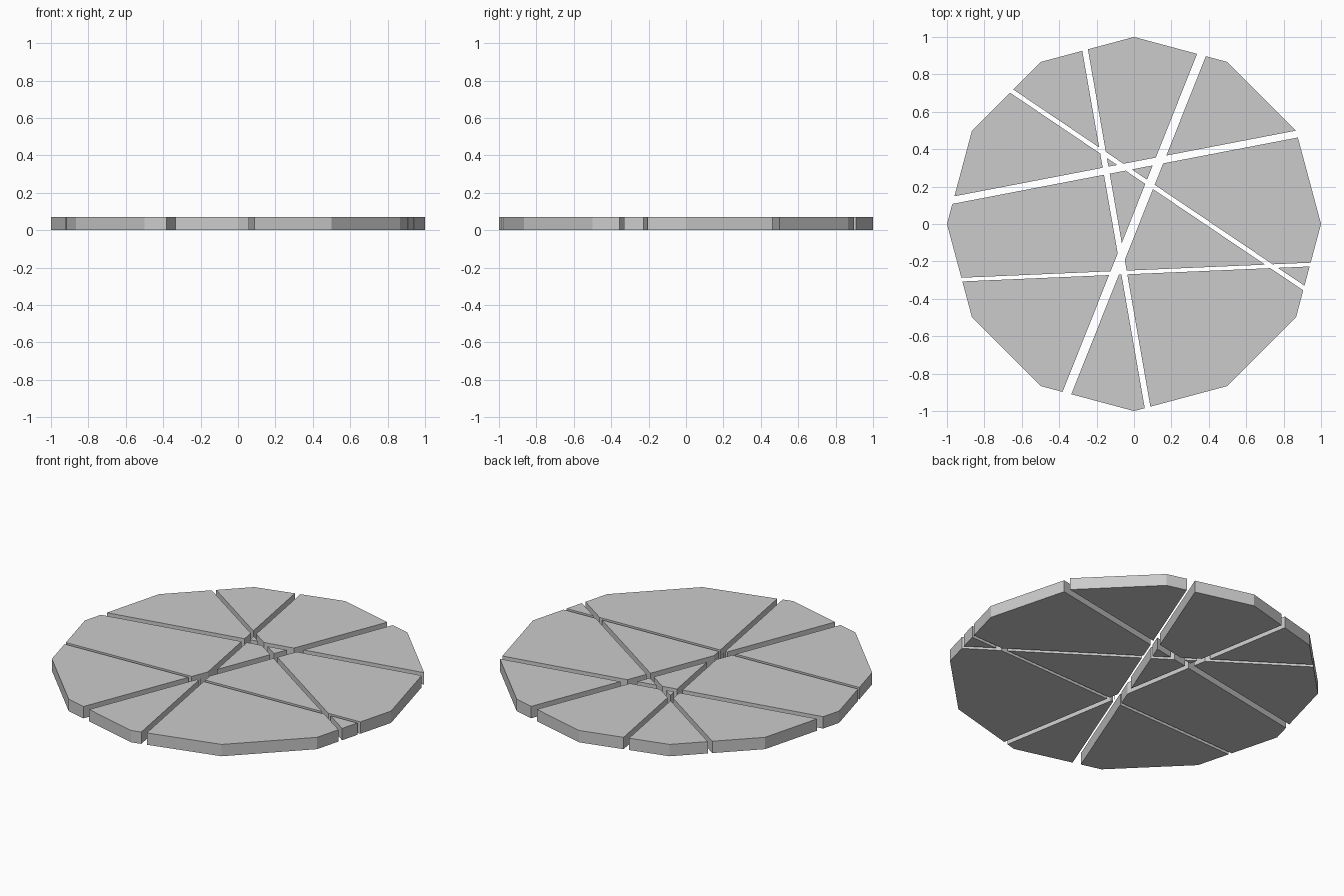
import bpy, math
from mathutils import Vector

if "Cube" in bpy.data.objects:
    bpy.data.objects.remove(bpy.data.objects["Cube"])

THICK = 0.07

# Straight cracks: start, end, width
cracks = [
    ((0.361, 0.904), (-0.357, -0.900), 0.048),
    ((-0.262, 0.933), (0.0725, -0.980), 0.031),
    ((-0.655, 0.711), (0.909, -0.343), 0.024),
    ((-0.965, 0.128), (0.872, 0.481), 0.038),
    ((-0.917, -0.297), (0.939, -0.217), 0.020),
]


def clip(poly, normal, offset):
    """Keep the part of a convex polygon where p . normal >= offset."""
    out = []
    for i, p in enumerate(poly):
        q = poly[(i + 1) % len(poly)]
        dp, dq = p.dot(normal) - offset, q.dot(normal) - offset
        if dp >= 0:
            out.append(p)
        if dp * dq < 0:
            out.append(p.lerp(q, dp / (dp - dq)))
    return out


def prism(name, poly):
    n = len(poly)
    verts = [(p.x, p.y, z) for z in (0, THICK) for p in poly]
    faces = [list(range(n))[::-1], list(range(n, 2 * n))]
    faces += [(i, (i + 1) % n, (i + 1) % n + n, i + n) for i in range(n)]
    mesh = bpy.data.meshes.new(name)
    mesh.from_pydata(verts, [], faces)
    bpy.context.collection.objects.link(bpy.data.objects.new(name, mesh))


# Twelve-sided slab outline
pieces = [[Vector((math.cos(math.tau * i / 12), math.sin(math.tau * i / 12)))
           for i in range(12)]]

# Split every piece along each crack, leaving its width empty
for a, b, width in cracks:
    a, b = Vector(a), Vector(b)
    d = (b - a).normalized()
    nrm = Vector((-d.y, d.x))
    c = (a + b).dot(nrm) / 2
    split = []
    for poly in pieces:
        split += [clip(poly, nrm, c + width / 2), clip(poly, -nrm, -c + width / 2)]
    pieces = [p for p in split if len(p) > 2]

# Solid stone fragments
for i, poly in enumerate(pieces):
    prism(f"slab_fragment_{i + 1:02d}", poly)
